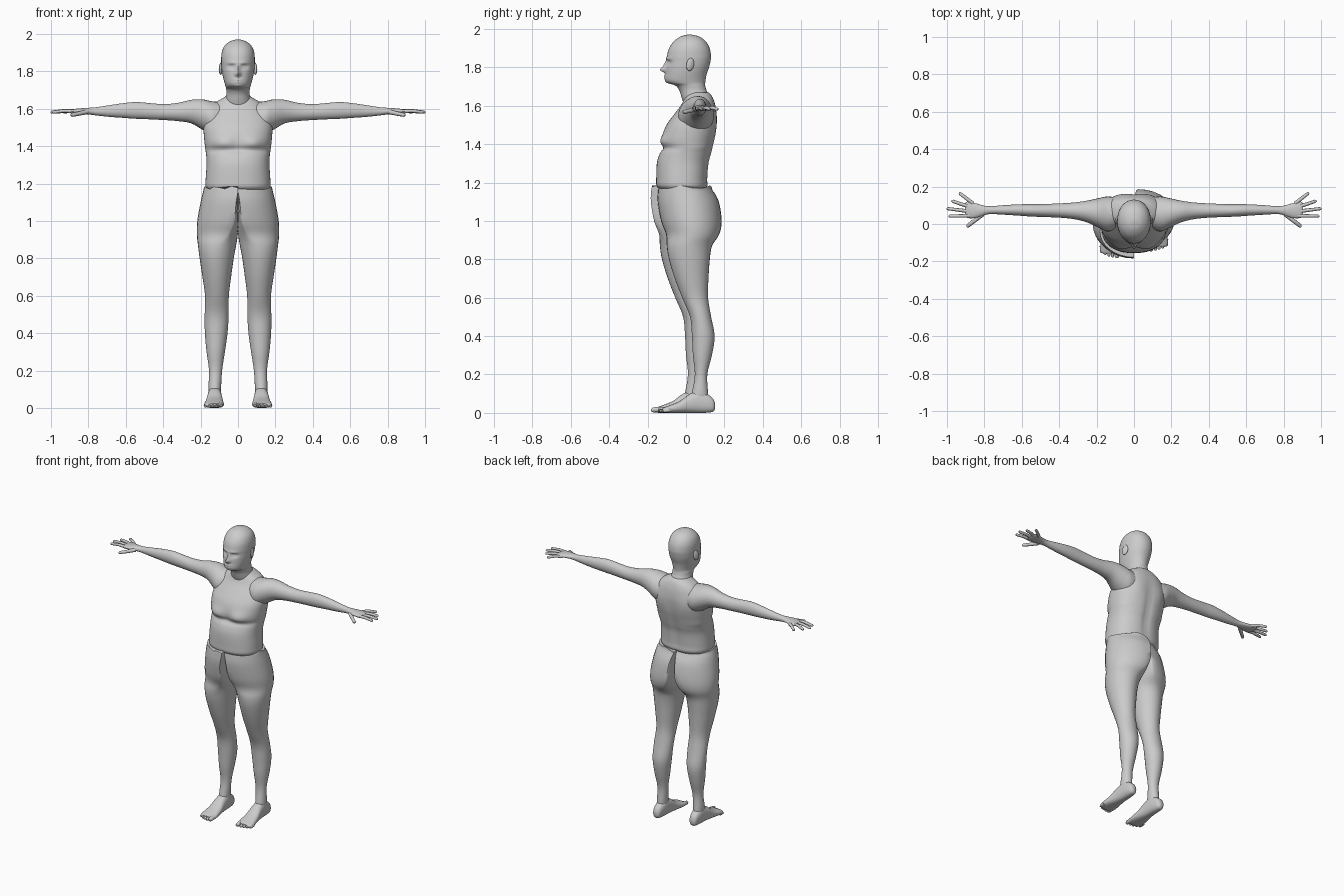
import bpy, bmesh, math
from mathutils import Vector


def finish(obj, angle=45):
    bpy.ops.object.select_all(action='DESELECT')
    obj.select_set(True)
    bpy.context.view_layer.objects.active = obj
    bpy.ops.object.shade_smooth_by_angle(angle=math.radians(angle))


def spline(keys, sub):
    """Catmull-Rom interpolation of section keys."""
    out = []
    for i in range(len(keys) - 1):
        p0, p1, p2, p3 = (keys[max(i - 1, 0)], keys[i], keys[i + 1],
                          keys[min(i + 2, len(keys) - 1)])
        for j in range(sub):
            t = j / sub
            out.append([0.5 * (2 * b + (c - a) * t + (2 * a - 5 * b + 4 * c - d) * t * t
                               + (3 * b - a - 3 * c + d) * t ** 3)
                        for a, b, c, d in zip(p0, p1, p2, p3)])
    return out + [list(keys[-1])]


def loft(name, keys, axis='z', side=1, seg=32, sub=4, power=2.0, warp=None, dy=0.0):
    """Keys are (position, a0, a1, b0, b1, flat); flat squares off the a0 side."""
    bm = bmesh.new()
    rings = []
    for p, a0, a1, b0, b1, k in spline([tuple(q) + (0,) * (6 - len(q)) for q in keys], sub):
        ring = []
        for i in range(seg):
            t = 2 * math.pi * i / seg
            c, s = (math.copysign(abs(f) ** (2 / power), f) for f in (math.cos(t), math.sin(t)))
            r = (a1 - a0) / 2
            a = (1 - k) * (a0 + r + r * c) + k * (a0 + 2 * r * max(c, 0))
            b = (b0 + b1) / 2 + (b1 - b0) / 2 * s
            co = Vector({'x': (p, a, b), 'y': (a, p, b), 'z': (a, b, p)}[axis])
            if warp:
                co = warp(co, (b0 + b1) / 2)
            ring.append(bm.verts.new((co.x * side, co.y + dy, co.z)))
        rings.append(ring)
    for lo, hi in zip(rings, rings[1:]):
        for i in range(seg):
            j = (i + 1) % seg
            bm.faces.new((lo[i], lo[j], hi[j], hi[i]))
    bm.faces.new(rings[0])
    bm.faces.new(rings[-1])
    bmesh.ops.recalc_face_normals(bm, faces=bm.faces)
    mesh = bpy.data.meshes.new(name)
    bm.to_mesh(mesh)
    bm.free()
    obj = bpy.data.objects.new(name, mesh)
    bpy.context.collection.objects.link(obj)
    finish(obj)
    return obj


def digit(name, points, radius):
    """Tapered finger or toe along a short path."""
    cu = bpy.data.curves.new(name, 'CURVE')
    cu.dimensions = '3D'
    cu.bevel_depth, cu.bevel_resolution, cu.use_fill_caps = radius, 2, True
    pts = [Vector(p) for p in points]
    tip = pts[-1] + (pts[-1] - pts[-2]).normalized() * radius * 0.6
    pts.append(tip)
    sp = cu.splines.new('POLY')
    sp.points.add(len(pts) - 1)
    for i, (sp_pt, co) in enumerate(zip(sp.points, pts)):
        sp_pt.co = (*co, 1)
        sp_pt.radius = 0.4 if i == len(pts) - 1 else 1 - 0.1 * i
    obj = bpy.data.objects.new(name, cu)
    bpy.context.collection.objects.link(obj)


def bumps(items):
    """Soft sculpting: (x, z, push in y, x size, z size, facing)."""
    def warp(co, mid):
        y = co.y
        for x, z, d, sx, sz, face in items:
            if (co.y - mid) * face > 0:
                for m in ((1, -1) if x else (1,)):
                    y += d * math.exp(-((co.x - m * x) / sx) ** 2 - ((co.z - z) / sz) ** 2)
        return Vector((co.x, y, co.z))
    return warp


def sym(rows):
    return [(z, -w, w, f, b) for z, w, f, b in rows]


# Head and neck
loft('head', sym([
    (1.58, .075, 0, .13), (1.64, .069, -.022, .125), (1.68, .062, -.035, .107),
    (1.705, .063, -.055, .10), (1.718, .066, -.092, .10), (1.735, .071, -.108, .102),
    (1.765, .079, -.107, .108), (1.80, .086, -.104, .12), (1.83, .089, -.10, .127),
    (1.86, .09, -.099, .13), (1.90, .087, -.088, .123), (1.935, .073, -.064, .103),
    (1.96, .044, -.03, .07), (1.97, .012, .005, .03)]),
    seg=72, sub=6, power=2.1, warp=bumps([
        (0, 1.787, -.027, .013, .013, -1), (0, 1.812, -.014, .010, .022, -1),
        (.035, 1.824, .013, .017, .012, -1), (.034, 1.823, -.007, .010, .007, -1),
        (.03, 1.845, -.005, .025, .008, -1), (0, 1.756, -.006, .022, .006, -1),
        (0, 1.742, -.005, .018, .005, -1), (0, 1.722, -.006, .022, .010, -1)]))

# Torso
loft('torso', sym([
    (1.155, .15, -.12, .09), (1.18, .172, -.152, .112), (1.22, .173, -.155, .113),
    (1.30, .168, -.152, .12), (1.35, .17, -.138, .133), (1.38, .174, -.118, .14),
    (1.41, .178, -.126, .147), (1.45, .182, -.122, .155), (1.50, .184, -.102, .16),
    (1.55, .175, -.066, .161), (1.60, .15, -.028, .154), (1.635, .118, -.01, .143),
    (1.655, .085, -.002, .132), (1.668, .065, .005, .12)]),
    seg=56, sub=5, power=2.3, warp=bumps([
        (.085, 1.415, -.016, .05, .035, -1), (0, 1.41, .008, .02, .05, -1),
        (0, 1.35, -.012, .022, .17, 1), (.09, 1.50, .006, .045, .06, 1)]))


def hem(co, mid):
    # uneven waistband
    if co.z > 1.15:
        co.z += .008 * math.sin(55 * co.x + 40 * co.y) * min(1, (co.z - 1.15) / .02)
    return co


for side, tag in ((1, 'left'), (-1, 'right')):
    dy = .018 * side

    # Ear
    bpy.ops.mesh.primitive_uv_sphere_add(segments=20, ring_count=12, radius=1,
                                         location=(.091 * side, .022, 1.815),
                                         rotation=(-.2, 0, .35 * side))
    ear = bpy.context.object
    ear.name, ear.scale = tag + '_ear', (.010, .021, .034)
    finish(ear)

    # Arm and palm
    loft(tag + '_arm', [
        (.08, -.02, .14, 1.46, 1.635), (.14, -.04, .147, 1.46, 1.64),
        (.19, -.02, .138, 1.488, 1.65), (.25, .008, .125, 1.522, 1.648),
        (.32, .026, .115, 1.534, 1.632), (.40, .034, .11, 1.54, 1.625),
        (.50, .038, .106, 1.545, 1.633), (.55, .04, .106, 1.547, 1.636),
        (.62, .045, .105, 1.552, 1.629), (.70, .05, .10, 1.558, 1.617),
        (.77, .053, .095, 1.566, 1.607), (.81, .044, .10, 1.571, 1.605),
        (.85, .032, .112, 1.573, 1.602), (.89, .032, .12, 1.575, 1.597),
        (.903, .045, .11, 1.58, 1.592)], 'x', side, seg=28)

    # Fingers and thumb
    fingers = {'index': (.044, .985, .042), 'middle': (.067, .995, .082),
               'ring': (.090, .97, .122), 'little': (.109, .93, .163)}
    for fname, (y0, x1, y1) in fingers.items():
        x0 = .875 if fname != 'little' else .86
        digit(f'{tag}_{fname}_finger', [
            (x0 * side, y0, 1.586), ((x0 + x1) / 2 * side, (y0 + y1) / 2, 1.589),
            (x1 * side, y1, 1.582)], .0105)
    digit(tag + '_thumb', [(.81 * side, .052, 1.583), (.85 * side, .02, 1.574),
                           (.888 * side, -.01, 1.567)], .0125)

    # Leg with one half of the trousers
    loft(tag + '_leg', [
        (.045, .095, .15, .0, .10), (.10, .091, .158, .012, .097),
        (.20, .085, .155, .028, .093), (.30, .07, .168, .018, .117),
        (.40, .056, .177, .013, .131), (.50, .05, .178, .003, .113),
        (.60, .049, .176, -.038, .097), (.70, .037, .19, -.077, .099),
        (.80, .023, .205, -.107, .106), (.87, .01, .214, -.118, .118, .1),
        (.93, .001, .22, -.122, .155, .5), (1.0, 0, .218, -.148, .168, .8),
        (1.10, 0, .2, -.165, .153, .9), (1.16, 0, .186, -.163, .122, 1),
        (1.178, 0, .182, -.16, .117, 1)], 'z', side, seg=32, dy=dy, warp=hem)

    # Foot
    loft(tag + '_foot', [
        (.133, .112, .138, .02, .05), (.122, .10, .15, .006, .075),
        (.09, .092, .157, .001, .10), (.05, .088, .16, 0, .115),
        (.0, .085, .165, 0, .098), (-.05, .079, .173, 0, .062),
        (-.10, .075, .18, 0, .041), (-.13, .078, .178, .001, .03),
        (-.14, .085, .165, .006, .024)], 'y', side, seg=28, power=2.4, dy=dy)

    # Toes
    for i in range(5):
        x, tip, r = .091 + .0195 * i + (.004 if i else 0), -.155 + .0015 * i * i, .015 if i == 0 else .0105
        digit(f'{tag}_toe_{i + 1}', [(x * side, -.10 + dy, r + .004),
                                     (x * side, tip + .02 + dy, r + .002),
                                     (x * side, tip + dy, r)], r)
